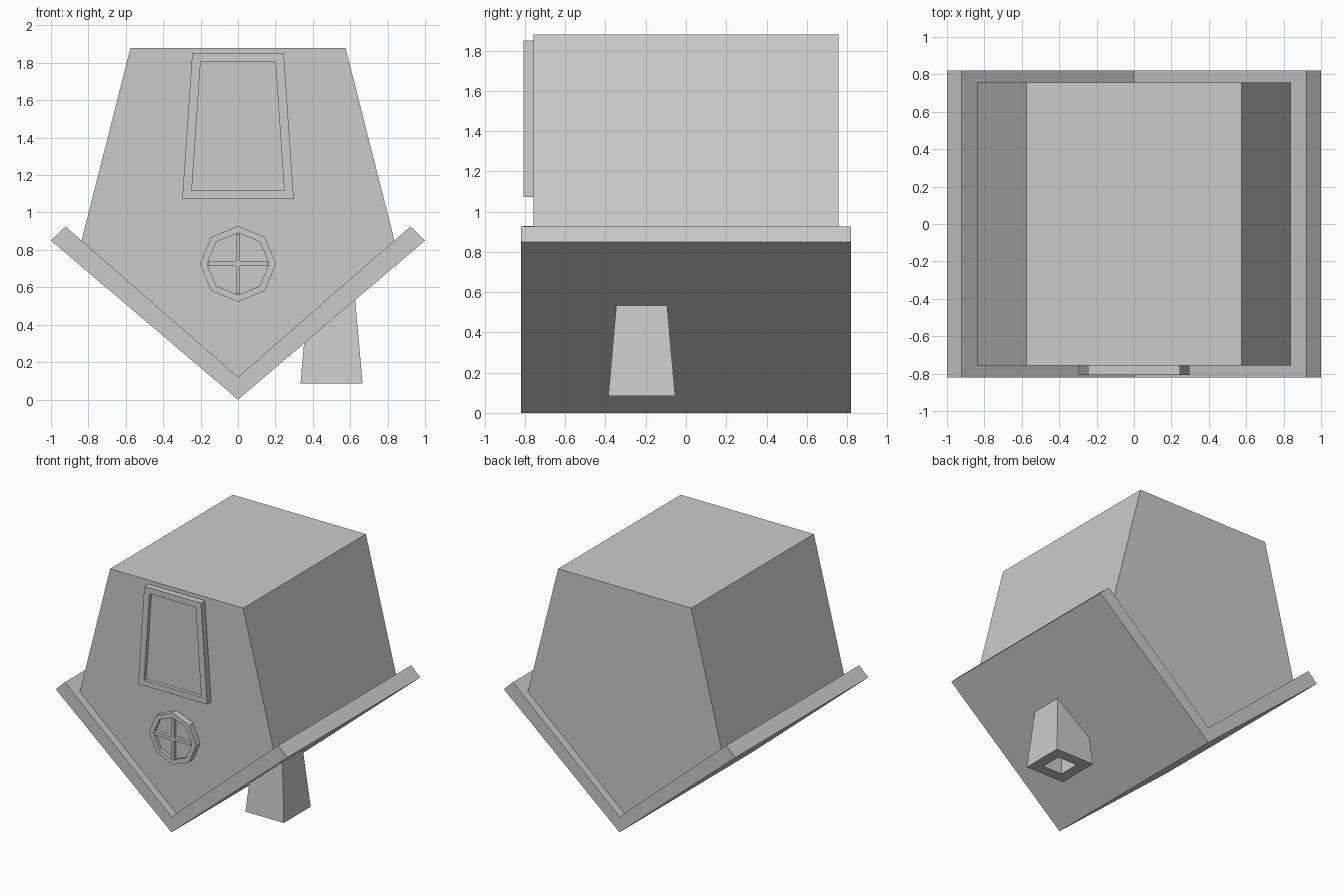
import bpy
import bmesh
from math import sin, cos, tau

if "Cube" in bpy.data.objects:
    bpy.data.objects.remove(bpy.data.objects["Cube"], do_unlink=True)

# Single plain colour
grey = bpy.data.materials.new("plain grey")
grey.use_nodes = True
colour = (0.6, 0.6, 0.6, 1)
grey.diffuse_color = colour
grey.node_tree.nodes["Principled BSDF"].inputs["Base Color"].default_value = colour


def loft(name, rings):
    """Join successive rings of points with quads and cap both ends."""
    bm = bmesh.new()
    loops = [[bm.verts.new(p) for p in ring] for ring in rings]
    n = len(loops[0])
    for a, b in zip(loops, loops[1:]):
        for i in range(n):
            j = (i + 1) % n
            bm.faces.new((a[i], a[j], b[j], b[i]))
    bm.faces.new(loops[0])
    bm.faces.new(loops[-1])
    bmesh.ops.recalc_face_normals(bm, faces=bm.faces)
    mesh = bpy.data.meshes.new(name)
    bm.to_mesh(mesh)
    bm.free()
    mesh.materials.append(grey)
    obj = bpy.data.objects.new(name, mesh)
    bpy.context.collection.objects.link(obj)
    return obj


def at_y(outline, y):
    return [(x, y, z) for x, z in outline]


def prism(name, outline, y0, y1):
    return loft(name, [at_y(outline, y0), at_y(outline, y1)])


def recessed(name, outer, inner, back, front, floor):
    return loft(name, [at_y(outer, back), at_y(outer, front),
                       at_y(inner, front), at_y(inner, floor)])


def trapezoid(top, bottom, z_top, z_bottom):
    return [(-top, z_top), (top, z_top), (bottom, z_bottom), (-bottom, z_bottom)]


def octagon(r, z):
    return [(r * sin(tau * i / 8), z + r * cos(tau * i / 8)) for i in range(8)]


def square(half, z):
    cx, cy = 0.5, -0.22
    return [(cx + sx * half, cy + sy * half, z)
            for sx, sy in ((-1, -1), (1, -1), (1, 1), (-1, 1))]


# Upside-down house walls and V-shaped roof
prism("house_walls", [(-0.575, 1.88), (0.575, 1.88), (0.837, 0.847),
                      (0, 0.12), (-0.837, 0.847)], -0.757, 0.757)
prism("roof", [(0, 0), (1, 0.85), (0.922, 0.925), (0, 0.12),
               (-0.922, 0.925), (-1, 0.85)], -0.82, 0.82)

# Door with raised frame
wall, front, floor = -0.75, -0.807, -0.78
recessed("door", trapezoid(0.245, 0.298, 1.85, 1.073),
         trapezoid(0.2, 0.247, 1.805, 1.117), wall, front, floor)

# Round window: octagonal rim and cross bars
wz = 0.725
recessed("window_rim", octagon(0.203, wz), octagon(0.166, wz), wall, front, floor)
w, r = 0.012, 0.161
cross = []
for c, s in ((1, 0), (0, 1), (-1, 0), (0, -1)):
    for u, v in ((r, -w), (r, w), (w, w)):
        cross.append((u * c - v * s, wz + u * s + v * c))
prism("window_bars", cross, floor + 0.005, front)

# Tapered chimney with an open flue at its lower end
loft("chimney", [square(0.124, 0.56), square(0.166, 0.085),
                 square(0.083, 0.085), square(0.08, 0.3)])
